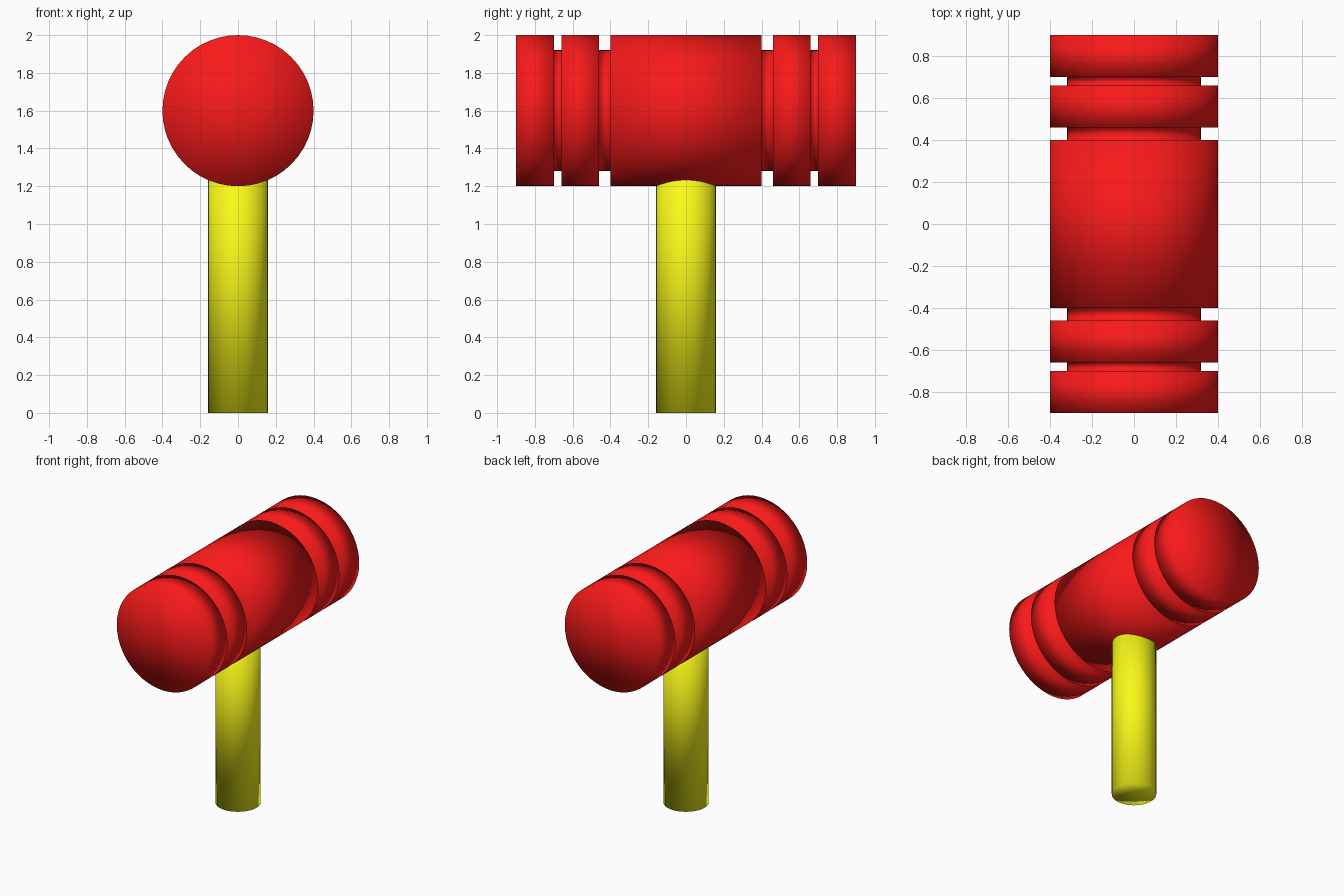
import bpy, bmesh, math
from mathutils import Matrix

if "Cube" in bpy.data.objects:
    bpy.data.objects.remove(bpy.data.objects["Cube"])

SIDES = 48


def material(name, rgb):
    m = bpy.data.materials.new(name)
    m.diffuse_color = (*rgb, 1)
    m.use_nodes = True
    m.node_tree.nodes["Principled BSDF"].inputs["Base Color"].default_value = m.diffuse_color
    return m


def lathe(name, profile, mat, transform=Matrix()):
    """Revolve (radius, height) points about z, closing both ends with fans."""
    bm = bmesh.new()
    rings = [[bm.verts.new((r * math.cos(2 * math.pi * i / SIDES),
                            r * math.sin(2 * math.pi * i / SIDES), h))
              for i in range(SIDES)] for r, h in profile]
    bottom = bm.verts.new((0, 0, profile[0][1]))
    top = bm.verts.new((0, 0, profile[-1][1]))
    for i in range(SIDES):
        j = (i + 1) % SIDES
        for a, b in zip(rings, rings[1:]):
            bm.faces.new((a[i], a[j], b[j], b[i]))
        bm.faces.new((bottom, rings[0][j], rings[0][i]))
        bm.faces.new((top, rings[-1][i], rings[-1][j]))
    # The whole model is softly shaded, even over its rims
    for f in bm.faces:
        f.smooth = True
    bm.transform(transform)
    bmesh.ops.recalc_face_normals(bm, faces=bm.faces)
    mesh = bpy.data.meshes.new(name)
    bm.to_mesh(mesh)
    bm.free()
    mesh.materials.append(mat)
    obj = bpy.data.objects.new(name, mesh)
    bpy.context.collection.objects.link(obj)
    return obj


red = material("red", (0.95, 0.01, 0.01))
yellow = material("yellow", (0.95, 0.95, 0.01))

# Head: barrel along y with two square grooves near each end
R, G = 0.40, 0.32
half = [(R, 0.40), (G, 0.40), (G, 0.46), (R, 0.46),
        (R, 0.66), (G, 0.66), (G, 0.70), (R, 0.70), (R, 0.90)]
profile = [(r, -h) for r, h in reversed(half)] + half
lathe("mallet_head", profile, red,
      Matrix.Translation((0, 0, 1.6)) @ Matrix.Rotation(math.pi / 2, 4, 'X'))

# Handle: plain rod running up into the head
lathe("handle", [(0.158, 0), (0.158, 1.5)], yellow)
